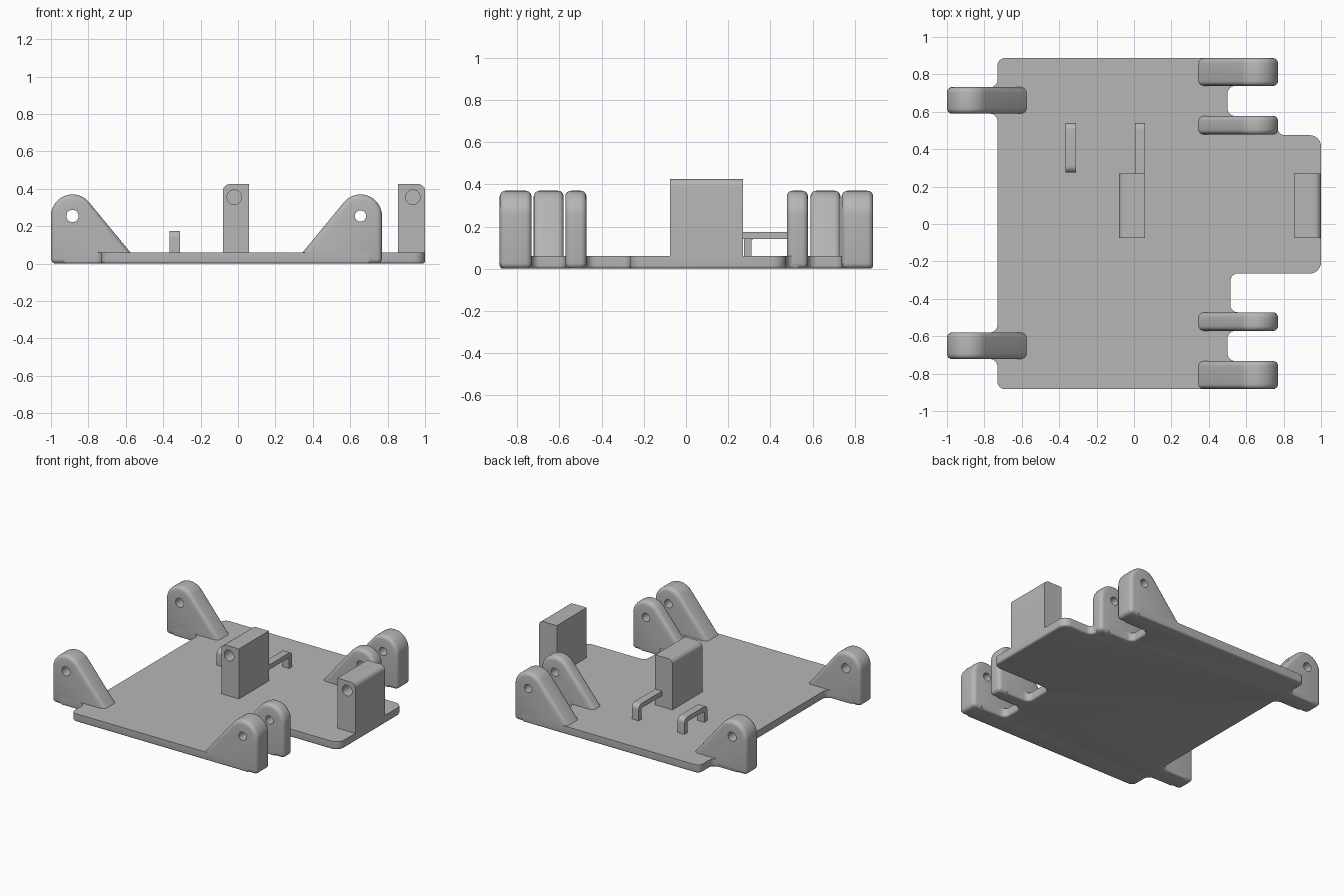
import bpy, bmesh
from math import cos, sin, tan, radians
from mathutils import Vector

if "Cube" in bpy.data.objects:
    bpy.data.objects.remove(bpy.data.objects["Cube"], do_unlink=True)

grey = bpy.data.materials.new("plain grey")
grey.use_nodes = True
COLOUR = (0.47, 0.47, 0.47, 1)
grey.diffuse_color = COLOUR
grey.node_tree.nodes["Principled BSDF"].inputs["Base Color"].default_value = COLOUR

TOP = 0.06  # top of the base plate


def fillet(corners, steps=6):
    """Round the (x, y, radius) corners of a closed outline."""
    out = []
    for i, (x, y, r) in enumerate(corners):
        p = Vector((x, y))
        if r == 0:
            out.append(p)
            continue
        a = (Vector(corners[i - 1][:2]) - p).normalized()
        b = (Vector(corners[(i + 1) % len(corners)][:2]) - p).normalized()
        half = a.angle(b) / 2
        centre = p + (a + b).normalized() * (r / sin(half))
        start, end = p + a * (r / tan(half)) - centre, p + b * (r / tan(half)) - centre
        for k in range(steps + 1):
            d = start.lerp(end, k / steps).normalized() * r
            out.append(centre + d)
    return out


def prism(name, points, lo, hi, place, bevel=0, rule=None):
    """Extrude an outline from lo to hi; place maps (u, v, depth) to xyz."""
    bm = bmesh.new()
    rings = [[bm.verts.new(place(p[0], p[1], d)) for p in points] for d in (lo, hi)]
    for ring in rings:
        bm.faces.new(ring)
    n = len(points)
    for i in range(n):
        j = (i + 1) % n
        bm.faces.new((rings[0][i], rings[0][j], rings[1][j], rings[1][i]))
    bmesh.ops.recalc_face_normals(bm, faces=bm.faces)
    if bevel:
        edges = [e for e in bm.edges if rule(e)]
        bmesh.ops.bevel(bm, geom=edges, offset=bevel, segments=4, profile=0.5,
                        affect='EDGES', clamp_overlap=True)
    mesh = bpy.data.meshes.new(name)
    bm.to_mesh(mesh)
    bm.free()
    ob = bpy.data.objects.new(name, mesh)
    bpy.context.collection.objects.link(ob)
    mesh.materials.append(grey)
    return ob


def along_z(u, v, d):
    return (u, v, d)


def along_y(u, v, d):
    return (u, d, v)


def along_x(u, v, d):
    return (d, u, v)


def drill(ob, x, z, radius, lo, hi):
    """Cut a round hole running along y."""
    circle = [(x + radius * cos(radians(a)), z + radius * sin(radians(a)))
              for a in range(0, 360, 15)]
    cutter = prism("hole_cutter", circle, lo, hi, along_y)
    cutter.hide_render = True
    mod = ob.modifiers.new("hole", 'BOOLEAN')
    mod.operation, mod.solver, mod.object = 'DIFFERENCE', 'EXACT', cutter
    graph = bpy.context.evaluated_depsgraph_get()
    mesh = bpy.data.meshes.new_from_object(ob.evaluated_get(graph))
    ob.modifiers.clear()
    ob.data = mesh
    bpy.data.objects.remove(cutter, do_unlink=True)


parts = []

# Base plate: notched outline, rounded along its lower edge
R = 0.04
outline = [
    (-0.73, -0.883, R), (0.7, -0.883, 0), (0.7, -0.732, 0), (0.5, -0.732, R),
    (0.5, -0.572, R), (0.7, -0.572, 0), (0.7, -0.472, 0), (0.515, -0.472, R),
    (0.515, -0.265, R), (1, -0.265, 0.06), (1, 0.475, 0.06), (0.767, 0.475, R),
    (0.767, 0.53, 0), (0.7, 0.53, 0), (0.7, 0.578, 0), (0.5, 0.578, R),
    (0.5, 0.738, R), (0.7, 0.738, 0), (0.7, 0.887, 0), (-0.73, 0.887, R),
    (-0.73, 0.73, R), (-0.93, 0.73, 0), (-0.93, 0.59, 0), (-0.73, 0.59, R),
    (-0.73, -0.58, R), (-0.93, -0.58, 0), (-0.93, -0.722, 0), (-0.73, -0.722, R),
]
parts.append(prism("base_plate", fillet(outline), 0, TOP, along_z, 0.018,
                   lambda e: all(v.co.z < 0.001 for v in e.verts)))


# Pivot lugs: round head, sloping back, softened rims
def lug(name, end, side, lo, hi, hole):
    head, r, z = end - side * 0.115, 0.115, 0.255
    pts = [(end - side * 0.425, 0), (end, 0)]
    pts += [(head + side * r * cos(radians(a)), z + r * sin(radians(a)))
            for a in [140 * k / 18 for k in range(19)]]
    pts.append((end - side * 0.425, TOP))
    ob = prism(name, pts, lo, hi, along_y, 0.027,
               lambda e: e.calc_face_angle() > radians(60))
    drill(ob, head, z, hole, lo - 0.1, hi + 0.1)
    parts.append(ob)


lug("left_outer_back_lug", 0.77, 1, 0.738, 0.887, 0.03)
lug("left_inner_back_lug", 0.77, 1, 0.478, 0.578, 0.03)
lug("left_inner_front_lug", 0.77, 1, -0.572, -0.472, 0.03)
lug("left_outer_front_lug", 0.77, 1, -0.883, -0.732, 0.03)
lug("right_back_lug", -1, -1, 0.59, 0.732, 0.033)
lug("right_front_lug", -1, -1, -0.722, -0.58, 0.033)


# Upright blocks: one rounded top edge and a blind hole in the front
def block(name, x0, x1, r_left, r_right, hole_x):
    pts = fillet([(x0, 0.04, 0), (x1, 0.04, 0), (x1, 0.425, r_right), (x0, 0.425, r_left)])
    ob = prism(name, pts, -0.075, 0.27, along_y)
    drill(ob, hole_x, 0.355, 0.039, -0.2, 0.15)
    parts.append(ob)


block("middle_block", -0.08, 0.06, 0.035, 0, -0.02)
block("left_block", 0.855, 1.0, 0, 0.035, 0.935)

# Wire guides: a free-standing loop, and one joined to the middle block
loop = [(0.275, 0.04, 0), (0.275, 0.175, 0.035), (0.54, 0.175, 0.035), (0.54, 0.04, 0),
        (0.505, 0.04, 0), (0.505, 0.14, 0.01), (0.31, 0.14, 0.01), (0.31, 0.04, 0)]
parts.append(prism("free_guide", fillet(loop), -0.365, -0.31, along_x))
arm = [(0.25, 0.14, 0), (0.25, 0.175, 0), (0.54, 0.175, 0.035), (0.54, 0.04, 0),
       (0.505, 0.04, 0), (0.505, 0.14, 0.01)]
parts.append(prism("block_guide", fillet(arm), 0.005, 0.06, along_x))

# Smooth the curved surfaces, keep hard edges
bpy.ops.object.select_all(action='DESELECT')
for ob in parts:
    ob.select_set(True)
bpy.context.view_layer.objects.active = parts[0]
bpy.ops.object.shade_smooth_by_angle(angle=radians(30))
